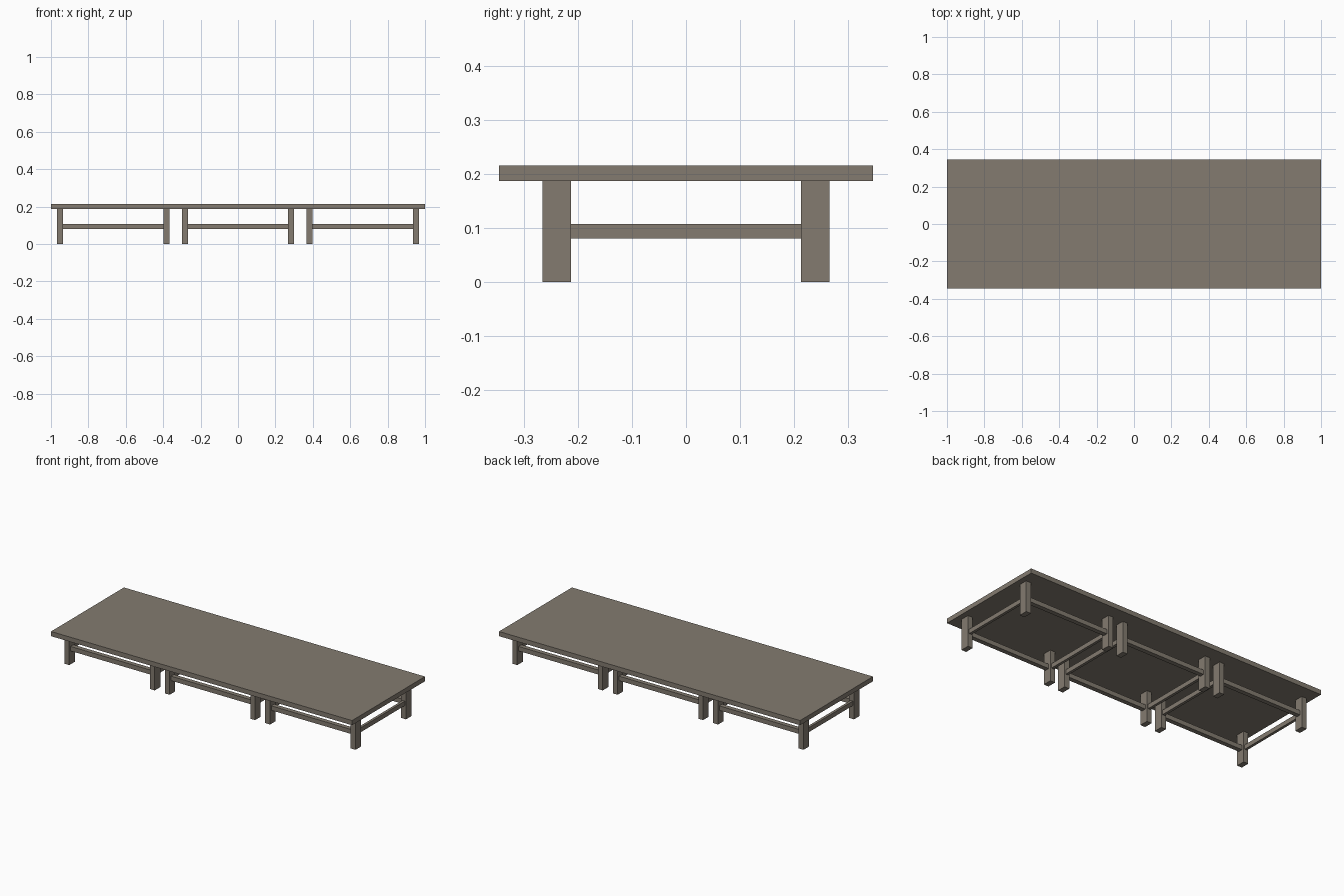
import bpy, bmesh
from mathutils import Vector

if "Cube" in bpy.data.objects:
    bpy.data.objects.remove(bpy.data.objects["Cube"])

wood = bpy.data.materials.new("grey brown wood")
wood.diffuse_color = (0.227, 0.198, 0.162, 1)
wood.use_nodes = True
wood.node_tree.nodes["Principled BSDF"].inputs["Base Color"].default_value = wood.diffuse_color


def box(name, x0, x1, y0, y1, z0, z1):
    lo, hi = Vector((x0, y0, z0)), Vector((x1, y1, z1))
    bm = bmesh.new()
    bmesh.ops.create_cube(bm, size=1)
    for v in bm.verts:
        v.co = Vector([lo[i] if v.co[i] < 0 else hi[i] for i in range(3)])
    me = bpy.data.meshes.new(name)
    bm.to_mesh(me)
    bm.free()
    me.materials.append(wood)
    ob = bpy.data.objects.new(name, me)
    bpy.context.collection.objects.link(ob)
    return ob


LEG_X, LEG_Y = 0.032, 0.053      # leg section
OUT_X, OUT_Y = 0.300, 0.266      # outer leg faces of one frame
IN_X, IN_Y = OUT_X - LEG_X, OUT_Y - LEG_Y
RAIL_X, RAIL_Y = 0.016, 0.027    # rail thickness
Z_TOP, Z_R0, Z_R1 = 0.187, 0.08, 0.107

# long table top made of one slab per frame
for i, (x0, x1) in enumerate(((-1, 1),)):
    box("table_top", x0, x1, -0.346, 0.346, Z_TOP, 0.215)

# three leg frames
for cx in (-0.667, 0, 0.667):
    for sx in (-1, 1):
        mx = cx + sx * (IN_X + OUT_X) / 2
        for sy in (-1, 1):
            my = sy * (IN_Y + OUT_Y) / 2
            box("leg", mx - LEG_X / 2, mx + LEG_X / 2,
                my - LEG_Y / 2, my + LEG_Y / 2, 0, Z_TOP)
        # end rail
        box("end_rail", mx - RAIL_X / 2, mx + RAIL_X / 2, -IN_Y, IN_Y, Z_R0, Z_R1)
    for sy in (-1, 1):
        # long rail
        my = sy * (IN_Y + OUT_Y) / 2
        box("long_rail", cx - IN_X, cx + IN_X,
            my - RAIL_Y / 2, my + RAIL_Y / 2, Z_R0, Z_R1)
